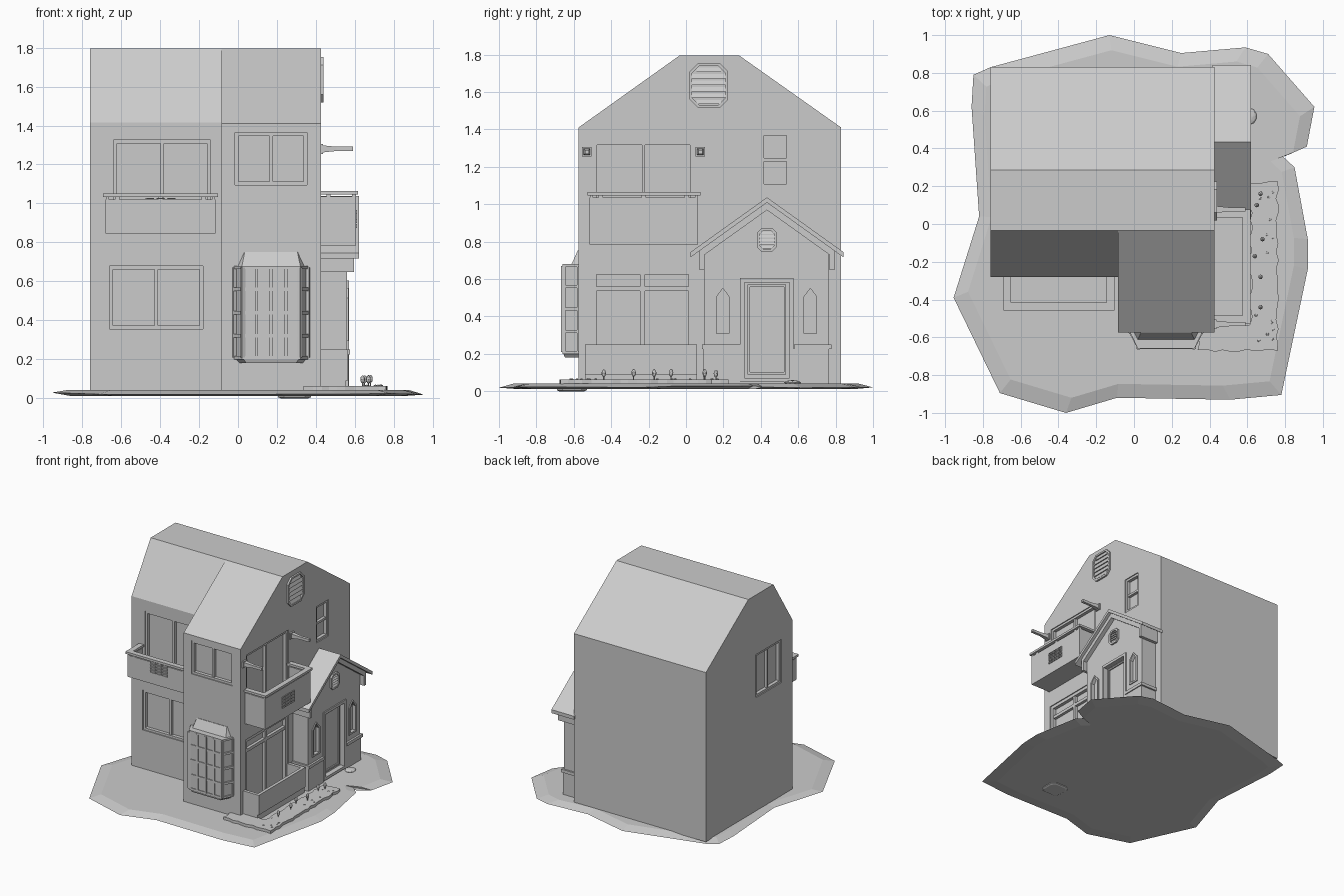
import bpy, bmesh, math, random
from mathutils import Vector as V

if "Cube" in bpy.data.objects:
    bpy.data.objects.remove(bpy.data.objects["Cube"])
random.seed(4)
Z = V((0, 0, 1))


class Frame:
    """Wall frame: u runs along the wall, z up, n outward."""
    def __init__(s, o, u, n):
        s.o, s.u, s.n = V(o), V(u), V(n)

    def at(s, u, z, n):
        return s.o + s.u * u + Z * z + s.n * n


FRONT = Frame((0, -0.575, 0), (1, 0, 0), (0, -1, 0))
WING = Frame((0, -0.28, 0), (1, 0, 0), (0, -1, 0))
RIGHT = Frame((0.425, 0, 0), (0, 1, 0), (1, 0, 0))
LEFT = Frame((-0.76, 0, 0), (0, -1, 0), (-1, 0, 0))
PORCH = Frame((0.56, 0, 0), (0, 1, 0), (1, 0, 0))


def rect(u0, u1, z0, z1):
    return [(u0, z0), (u1, z0), (u1, z1), (u0, z1)]


def octagon(cu, cz, a, b, c):
    return [(cu - a + c, cz - b), (cu + a - c, cz - b), (cu + a, cz - b + c), (cu + a, cz + b - c),
            (cu + a - c, cz + b), (cu - a + c, cz + b), (cu - a, cz + b - c), (cu - a, cz - b + c)]


class Part:
    def __init__(s, name):
        s.name, s.bm = name, bmesh.new()

    def loft(s, loops, closed=False):
        rows = [[s.bm.verts.new(p) for p in l] for l in loops]
        k = len(rows[0])
        pairs = list(zip(rows, rows[1:])) + ([(rows[-1], rows[0])] if closed else [])
        for a, b in pairs:
            for i in range(k):
                s.bm.faces.new((a[i], a[(i + 1) % k], b[(i + 1) % k], b[i]))
        if not closed:
            s.bm.faces.new(rows[0][::-1])
            s.bm.faces.new(rows[-1])

    def prism(s, f, pts, n0, n1):
        s.loft([[f.at(u, z, n) for u, z in pts] for n in (n0, n1)])

    def box(s, f, u0, u1, z0, z1, n0, n1):
        s.prism(f, rect(u0, u1, z0, z1), n0, n1)

    def ring(s, f, pts, w, n0, n1):
        us, zs = [p[0] for p in pts], [p[1] for p in pts]
        cu, cz = (min(us) + max(us)) / 2, (min(zs) + max(zs)) / 2
        a, b = 1 - 2 * w / (max(us) - min(us)), 1 - 2 * w / (max(zs) - min(zs))
        inn = [(cu + (u - cu) * a, cz + (z - cz) * b) for u, z in pts]
        s.loft([[f.at(u, z, n) for u, z in p] for p, n in
                ((pts, n0), (pts, n1), (inn, n1), (inn, n0))], closed=True)

    def done(s):
        bmesh.ops.recalc_face_normals(s.bm, faces=s.bm.faces)
        me = bpy.data.meshes.new(s.name)
        s.bm.to_mesh(me)
        s.bm.free()
        ob = bpy.data.objects.new(s.name, me)
        bpy.context.collection.objects.link(ob)
        return ob


def cut(ob, cutter):
    m = ob.modifiers.new("cut", 'BOOLEAN')
    m.operation, m.solver, m.object = 'DIFFERENCE', 'EXACT', cutter
    bpy.context.view_layer.objects.active = ob
    bpy.ops.object.modifier_apply(modifier="cut")
    bpy.data.objects.remove(cutter)


holes, porch_holes = Part("wall_cutter"), Part("porch_cutter")


def window(name, f, u0, u1, z0, z1, cols=2, rows=1, d=0.035, w=0.018):
    holes.box(f, u0, u1, z0, z1, -d, 0.05)
    p = Part(name)
    p.ring(f, rect(u0, u1, z0, z1), w, -d - 0.002, -0.008)
    du, dz = (u1 - u0) / cols, (z1 - z0) / rows
    for i in range(1, cols):
        p.box(f, u0 + i * du - w / 2, u0 + i * du + w / 2, z0 + w, z1 - w, -d - 0.002, -0.012)
    for i in range(1, rows):
        p.box(f, u0 + w, u1 - w, z0 + i * dz - w / 2, z0 + i * dz + w / 2, -d - 0.002, -0.012)
    p.done()


def balcony(name, f, u0, u1, z0, z1, depth, rail):
    p, t = Part(name), 0.02
    p.box(f, u0, u1, z0, z0 + 0.06, -0.01, depth)
    p.box(f, u0, u1, z0 + 0.06, z1, depth - t, depth)
    for a, b in ((u0, u0 + t), (u1 - t, u1)):
        p.box(f, a, b, z0 + 0.06, z1, -0.01, depth - t)
    # vent grid on the front panel
    c, h = (u0 + u1) / 2, z0 + 0.1
    for du, hw in ((-0.055, 0.022), (0, 0.022), (0.055, 0.022)):
        for k in range(4):
            p.ring(f, rect(c + du - hw, c + du + hw, h + k * 0.024 - 0.01, h + k * 0.024 + 0.01),
                   0.004, depth - 0.002, depth + 0.007)
    p.done()
    r, e = Part(name + "_rail"), 0.012
    r.box(f, u0 - e, u1 + e, rail - 0.018, rail, depth - 0.03, depth + e)
    for a, b in ((u0 - e, u0 + 0.03), (u1 - 0.03, u1 + e)):
        r.box(f, a, b, rail - 0.018, rail, -0.01, depth - 0.03)
    for k in range(3):
        u = u0 + 0.06 + k * (u1 - u0 - 0.12) / 2
        r.box(f, u - 0.012, u + 0.012, z1 - 0.005, rail - 0.015, depth - 0.018, depth - 0.002)
    for u in (u0 + 0.01, u1 - 0.01):
        for n in (0.04, depth - 0.01):
            r.box(f, u - 0.008, u + 0.008, z1 - 0.005, rail - 0.015, n - 0.01, n + 0.01)
    r.done()


def vent(name, f, cu, cz, a, b, c, slats):
    p = Part(name)
    o = octagon(cu, cz, a, b, c)
    p.prism(f, o, -0.01, 0.003)
    p.ring(f, o, 0.014, 0, 0.014)
    step = 2 * (b - 0.014) / slats
    for k in range(slats):
        z = cz - b + 0.014 + (k + 0.5) * step
        hw = min(a - 0.012, a - 0.012 - (abs(z - cz) + step * 0.4 - (b - c)))
        p.loft([[f.at(u, z + dz, n) for dz, n in ((-0.4 * step, 0.002), (-0.4 * step, 0.012), (0.35 * step, 0.002))]
                for u in (cu - hw, cu + hw)])
    p.done()


# house body with the set-back left wing
body = Part("house_body")
body.prism(RIGHT, [(-0.575, 0.035), (0.83, 0.035), (0.83, 1.41), (0.285, 1.795), (-0.035, 1.795),
                   (-0.575, 1.41)], -1.185, 0)
house = body.done()
notch = Part("wing_cutter")
notch.prism(RIGHT, [(-1, -0.1), (-0.28, -0.1), (-0.28, 1.415), (-0.035, 1.795), (-0.035, 2), (-1, 2)], -1.5, -0.51)
cut(house, notch.done())

# windows
window("wing_lower_window", WING, -0.66, -0.18, 0.355, 0.68)
window("wing_balcony_door", WING, -0.64, -0.14, 0.905, 1.325)
window("front_upper_window", FRONT, -0.015, 0.355, 1.095, 1.365)
window("right_balcony_door", RIGHT, -0.495, 0.04, 0.845, 1.335)
window("right_attic_window", RIGHT, 0.4, 0.555, 1.09, 1.385, 1, 2)
window("left_window", LEFT, -0.185, 0.14, 0.96, 1.31)
window("ground_floor_window", RIGHT, -0.505, 0.04, 0.1, 0.65, 2, 1, 0.035, 0.026)
p = Part("ground_floor_transom")
p.box(RIGHT, -0.485, 0.02, 0.535, 0.56, -0.036, -0.012)
p.done()
cut(house, holes.done())
p = Part("ground_floor_low_wall")
p.box(RIGHT, -0.54, 0.06, 0.09, 0.25, 0.115, 0.14)
p.box(RIGHT, -0.54, 0.06, 0.035, 0.1, -0.01, 0.13)
for a, b in ((-0.54, -0.515), (0.035, 0.06)):
    p.box(RIGHT, a, b, 0.09, 0.25, -0.01, 0.12)
p.done()

# balconies, gable vent and lamp arms
balcony("left_balcony", WING, -0.68, -0.115, 0.845, 1.02, 0.165, 1.05)
balcony("right_balcony", RIGHT, -0.515, 0.065, 0.785, 1.035, 0.18, 1.065)
vent("gable_vent", RIGHT, 0.122, 1.635, 0.103, 0.117, 0.042, 6)
p = Part("lamp_arms")
for u in (-0.53, 0.077):
    p.box(RIGHT, u - 0.025, u + 0.025, 1.255, 1.305, -0.01, 0.012)
    p.loft([[RIGHT.at(u + a * h, 1.28 + b * h, n) for a, b in ((-1, -1), (1, -1), (1, 1), (-1, 1))]
            for n, h in ((0.01, 0.018), (0.08, 0.011), (0.165, 0.011))])
p.done()

# bay window
p = Part("bay_window")
plan = [(-0.025, 0), (0.02, 0.085), (0.32, 0.085), (0.365, 0)]


def layer(z, s, back=-0.01):
    return [FRONT.at(0.17 + (u - 0.17) * s, z, n * s if n else back) for u, n in plan]


p.loft([layer(z, s) for z, s in ((0.18, 0.85), (0.2, 0.94), (0.665, 0.94))])
p.loft([layer(0.2, 1), layer(0.216, 1)])
p.loft([layer(0.664, 1), layer(0.68, 1)])
for (a, b), cols in zip(zip(plan, plan[1:]), (1, 4, 1)):
    A, B = FRONT.at(a[0], 0, a[1]), FRONT.at(b[0], 0, b[1])
    U = (B - A).normalized()
    f, L = Frame(A, U, U.cross(Z)), (B - A).length
    for i in range(cols + 1):
        u = L * i / cols
        p.box(f, u - 0.008, u + 0.008, 0.21, 0.67, -0.016, 0.003)
    for k in range(1, 4):
        z = 0.2 + 0.12 * k
        p.box(f, 0, L, z - 0.009, z + 0.009, -0.016, 0.001)
p.done()
p = Part("bay_roof")
p.loft([[FRONT.at(u, z, n) for u, n in l] for z, l in (
    (0.678, [(-0.005, -0.01), (0.02, 0.038), (0.32, 0.038), (0.345, -0.01)]),
    (0.752, [(0.03, -0.01), (0.035, 0.004), (0.305, 0.004), (0.31, -0.01)]))])
p.done()

# porch walls, door and pointed side windows
p = Part("porch_walls")
p.prism(PORCH, [(0.1, 0.035), (0.765, 0.035), (0.765, 0.74), (0.433, 0.98), (0.1, 0.74)], -0.14, 0)
porch = p.done()
door = rect(0.29, 0.575, 0.05, 0.605)
porch_holes.prism(PORCH, door, -0.03, 0.05)
trim = Part("porch_openings")
trim.ring(PORCH, door, 0.022, -0.032, 0.01)
trim.ring(PORCH, rect(0.33, 0.535, 0.09, 0.57), 0.012, -0.032, -0.02)
for c in (0.197, 0.665):
    pts = [(c - 0.047, 0.295), (c + 0.047, 0.295), (c + 0.047, 0.515), (c, 0.565), (c - 0.047, 0.515)]
    porch_holes.prism(PORCH, pts, -0.02, 0.05)
    trim.ring(PORCH, pts, 0.014, -0.022, 0.008)
trim.done()
cut(porch, porch_holes.done())
p = Part("porch_plinth")
for a, b in ((0.1, 0.288), (0.577, 0.765)):
    p.box(PORCH, a - 0.008, b, 0.035, 0.225, -0.14, 0.008)
    p.box(PORCH, a - 0.014 if a < 0.3 else a, b + (0 if a < 0.3 else 0.014), 0.225, 0.25, -0.14, 0.016)
p.done()
vent("porch_vent", PORCH, 0.433, 0.81, 0.054, 0.062, 0.024, 5)


def chevron(half, top, t):
    e = top - half * 0.716
    return [(0.433 - half, e - t), (0.433, top - t), (0.433 + half, e - t),
            (0.433 + half, e), (0.433, top), (0.433 - half, e)]


p = Part("porch_roof")
p.prism(RIGHT, chevron(0.408, 1.037, 0.028), -0.01, 0.195)
p.prism(RIGHT, chevron(0.36, 1.011, 0.042), -0.01, 0.17)
for u in (0.073, 0.768):
    p.box(RIGHT, u, u + 0.025, 0.648, 0.755, -0.01, 0.17)
p.done()

# ground slab with a faceted rim
outline = [(-0.13, 1), (0.25, 0.905), (0.59, 0.935), (0.71, 0.9), (0.955, 0.62), (0.915, 0.41), (0.785, 0.36),
           (0.85, 0.3), (0.92, -0.08), (0.92, -0.24), (0.78, -0.905), (0.51, -0.93), (-0.09, -0.92), (-0.36, -1),
           (-0.71, -0.895), (-0.955, -0.39), (-0.82, 0.04), (-0.86, 0.62), (-0.85, 0.79), (-0.76, 0.83)]
jit = [random.uniform(-0.006, 0.006) for _ in outline]
p = Part("ground")
p.loft([[V((x * s, y * s, z + j * k)) for (x, y), j in zip(outline, jit)]
        for s, z, k in ((0.9, 0.012, 0), (1, 0.024, 1), (0.92, 0.042, 0))])
p.done()

# flower bed, plants and stones
corners = [(0.34, -0.67), (0.76, -0.67), (0.76, 0.22), (0.62, 0.22), (0.62, -0.53), (0.34, -0.53)]
edge = []
for a, b in zip(corners, corners[1:] + corners[:1]):
    A, B = V((*a, 0)), V((*b, 0))
    k = max(2, round((B - A).length / 0.04))
    edge += [A.lerp(B, i / k) + V((random.uniform(-.008, .008), random.uniform(-.008, .008), 0)) for i in range(k)]
p = Part("flower_bed")
p.loft([[q + Z * z for q in edge] for z in (0.02, 0.064)])
p.done()


def blob(bm, at, r, sub=1):
    res = bmesh.ops.create_icosphere(bm, subdivisions=sub, radius=1)
    for v in res["verts"]:
        v.co = V(at) + V((v.co.x * r[0], v.co.y * r[1], v.co.z * r[2]))


p = Part("flowers")
for x, y in ((0.67, 0.16), (0.65, 0.1), (0.68, -0.08), (0.64, -0.17), (0.67, -0.28), (0.67, -0.44)):
    h = random.uniform(0.092, 0.1)
    blob(p.bm, (x, y, h), (0.012, 0.012, 0.021), 2)
    p.loft([[V((x + 0.003 * math.cos(t), y + 0.003 * math.sin(t), z)) for t in (0, 1.57, 3.14, 4.71)]
            for z in (0.055, h)])
p.done()
p = Part("stones")
for i in range(14):
    blob(p.bm, (random.uniform(0.64, 0.74), random.uniform(-0.62, 0.2), 0.064), (0.009, 0.008, 0.006))
blob(p.bm, (0.61, 0.57, 0.046), (0.04, 0.045, 0.014), 2)
p.done()
p = Part("buried_stone")
o = octagon(0.29, -0.61, 0.085, 0.08, 0.03)
p.loft([[V((0.29 + (x - 0.29) * s, -0.61 + (y + 0.61) * s, z)) for x, y in o] for s, z in ((0.85, 0), (1, 0.006), (1, 0.03))])
p.done()
